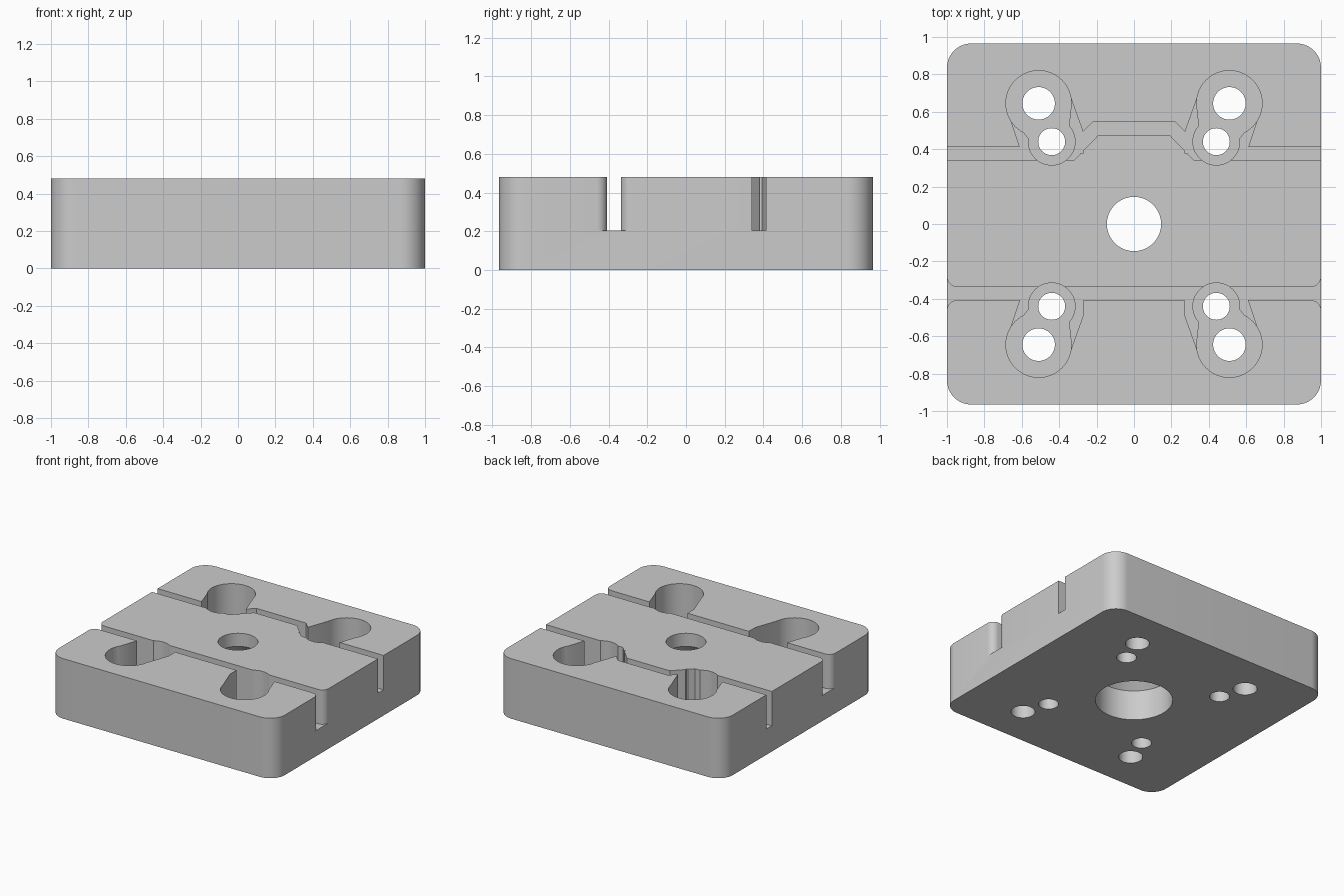
import bpy, bmesh, math

if "Cube" in bpy.data.objects:
    bpy.data.objects.remove(bpy.data.objects["Cube"])

HALF_X, HALF_Y, HEIGHT = 1.0, 0.965, 0.48
SLOT_FLOOR, POCKET_FLOOR = 0.205, 0.13
ABOVE, BELOW = 0.6, -0.1

grey = bpy.data.materials.new("plain grey")
grey.use_nodes = True
colour = (0.6, 0.6, 0.6, 1)
grey.diffuse_color = colour
grey.node_tree.nodes["Principled BSDF"].inputs["Base Color"].default_value = colour


def arc(cx, cy, r, start, end, steps):
    return [(cx + r * math.cos(math.radians(start + (end - start) * i / steps)),
             cy + r * math.sin(math.radians(start + (end - start) * i / steps)))
            for i in range(steps + 1)]


def circle(cx, cy, r):
    return arc(cx, cy, r, 0, 360, 64)[:-1]


def loft(name, layers):
    """Closed solid through (height, outline) layers."""
    bm = bmesh.new()
    rings = [[bm.verts.new((x, y, z)) for x, y in pts] for z, pts in layers]
    n = len(rings[0])
    for a, b in zip(rings, rings[1:]):
        for i in range(n):
            j = (i + 1) % n
            bm.faces.new((a[i], a[j], b[j], b[i]))
    bm.faces.new(rings[0][::-1])
    bm.faces.new(rings[-1])
    bmesh.ops.recalc_face_normals(bm, faces=bm.faces)
    mesh = bpy.data.meshes.new(name)
    bm.to_mesh(mesh)
    bm.free()
    mesh.materials.append(grey)
    obj = bpy.data.objects.new(name, mesh)
    bpy.context.collection.objects.link(obj)
    return obj


def cut(layers):
    """Subtract a solid from the plate."""
    cutter = loft("cutter", layers)
    cutter.hide_render = True
    mod = plate.modifiers.new("cut", 'BOOLEAN')
    mod.operation, mod.solver, mod.object = 'DIFFERENCE', 'EXACT', cutter
    bpy.context.view_layer.objects.active = plate
    bpy.ops.object.modifier_apply(modifier=mod.name)
    bpy.data.objects.remove(cutter)


def cut_down(pts, floor):
    cut([(floor, pts), (ABOVE, pts)])


# rounded base plate
R = 0.13
outline = []
for sx, sy, a in ((1, 1, 0), (-1, 1, 90), (-1, -1, 180), (1, -1, 270)):
    outline += arc(sx * (HALF_X - R), sy * (HALF_Y - R), R, a, a + 90, 16)
plate = loft("mounting_plate", [(0, outline), (HEIGHT, outline)])

# front slot, flared with rounded edges at both ends
F = 0.055
near, far = -0.407, -0.337
right_end = (arc(HALF_X - F, near - F, F, 90, 0, 8) + [(1.1, near - F), (1.1, far + F)]
             + arc(HALF_X - F, far + F, F, 0, -90, 8))
left_end = [(-x, y) for x, y in reversed(right_end)]
cut_down(right_end + left_end, SLOT_FLOOR)

# back slot with a jog around the centre
inner = [(1.1, 0.342), (0.32, 0.342), (0.19, 0.476)]
outer = [(0.22, 0.545), (0.275, 0.49), (0.355, 0.412), (1.1, 0.412)]
half = inner + [(-x, y) for x, y in reversed(inner)]
half += [(-x, y) for x, y in reversed(outer)] + outer
cut_down(half, SLOT_FLOOR)

# four keyhole pockets with a flared mouth and two through holes each
flare = [(0.674, 0.60), (0.61, 0.41), (0.61, 0.38), (0.27, 0.38), (0.272, 0.49), (0.34, 0.68)]
neck = [(0.672, 0.59), (0.562, 0.455), (0.44, 0.44), (0.325, 0.48), (0.345, 0.52),
        (0.34, 0.67), (0.51, 0.65)]
for sx in (1, -1):
    for sy in (1, -1):
        def place(pts):
            return [(sx * x, sy * y) for x, y in pts]
        cut_down(place(flare), SLOT_FLOOR)
        cut_down(place(neck), POCKET_FLOOR)
        for x, y, pocket, hole in ((0.51, 0.645, 0.175, 0.087), (0.44, 0.44, 0.125, 0.072)):
            cut_down(place(circle(x, y, pocket)), POCKET_FLOOR)
            cut_down(place(circle(x, y, hole)), BELOW)

# centre bore: wide from below, tapering to a narrow hole at the top
bore = ((BELOW, 0.28), (0.24, 0.28), (0.375, 0.145), (ABOVE, 0.145))
cut([(z, circle(0, 0, r)) for z, r in bore])

# smooth the curved walls, keep the edges sharp
bpy.ops.object.select_all(action='DESELECT')
plate.select_set(True)
bpy.context.view_layer.objects.active = plate
bpy.ops.object.shade_smooth_by_angle(angle=math.radians(25))
